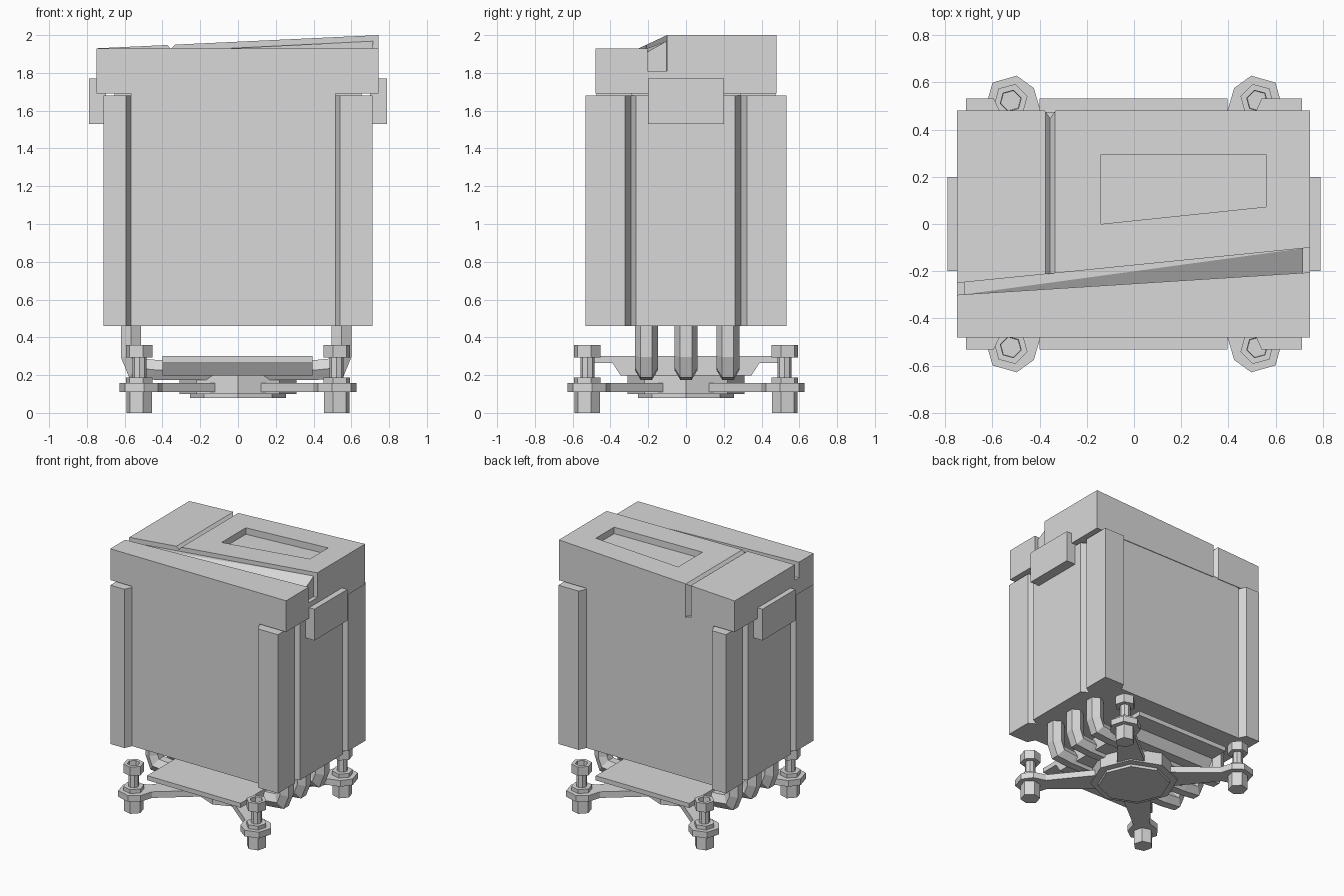
import bpy, bmesh, math
from mathutils import Matrix, Vector

cube = bpy.data.objects.get("Cube")
if cube:
    bpy.data.objects.remove(cube, do_unlink=True)

grey = bpy.data.materials.new("plain grey")
grey.use_nodes = True
grey.diffuse_color = (0.69, 0.69, 0.69, 1)
grey.node_tree.nodes["Principled BSDF"].inputs["Base Color"].default_value = grey.diffuse_color

# Axis mappings: extrude upwards, along x, or along y
MAPS = {
    "z": lambda a, b, c: (a, b, c),
    "x": lambda a, b, c: (c, a, b),
    "y": lambda a, b, c: (a, -c, b),
}


def finish(name, bm):
    bmesh.ops.recalc_face_normals(bm, faces=bm.faces)
    mesh = bpy.data.meshes.new(name)
    bm.to_mesh(mesh)
    bm.free()
    mesh.materials.append(grey)
    obj = bpy.data.objects.new(name, mesh)
    bpy.context.collection.objects.link(obj)
    return obj


def loft(bm, rings):
    """Join matching rings of points, closing both ends; return the last cap."""
    rings = [[bm.verts.new(p) for p in ring] for ring in rings]
    for a, b in zip(rings, rings[1:]):
        for i in range(len(a)):
            j = (i + 1) % len(a)
            bm.faces.new((a[i], a[j], b[j], b[i]))
    bm.faces.new(rings[0][::-1])
    return bm.faces.new(rings[-1])


def prism(name, pts, low, high, axis="z", socket=0):
    """Extrude an outline; low and high are numbers or functions of the point."""
    level = lambda h, p: h(*p) if callable(h) else h
    bm = bmesh.new()
    top = loft(bm, [[MAPS[axis](*p, level(h, p)) for p in pts] for h in (low, high)])
    if socket:
        bmesh.ops.recalc_face_normals(bm, faces=bm.faces)
        bmesh.ops.inset_region(bm, faces=[top], thickness=socket)
        bmesh.ops.inset_region(bm, faces=[top], thickness=0.002, depth=-0.04)
    return finish(name, bm)


def box(name, x0, x1, y0, y1, z0, z1):
    return prism(name, [(x0, y0), (x1, y0), (x1, y1), (x0, y1)], z0, z1)


def ngon(r, sides, cx=0, cy=0, turn=0.0):
    return [(cx + r * math.cos(turn + math.tau * i / sides),
             cy + r * math.sin(turn + math.tau * i / sides)) for i in range(sides)]


def hex_tube(name, path, y, r):
    """Sweep a hexagon along a path in the xz plane with mitred bends."""
    path = [Vector(p) for p in path]
    rings = []
    for i, p in enumerate(path):
        before = (p - path[max(i - 1, 0)]).normalized()
        after = (path[min(i + 1, len(path) - 1)] - p).normalized()
        along = (before + after).normalized()
        mitre = max(along.dot(before), along.dot(after))
        normal = Vector((-along.y, along.x)) / mitre
        rings.append([(p.x + normal.x * v, y + u, p.y + normal.y * v) for u, v in ngon(r, 6)])
    bm = bmesh.new()
    loft(bm, rings)
    finish(name, bm)


def cut(obj, cutter):
    mod = obj.modifiers.new("cut", "BOOLEAN")
    mod.operation = "DIFFERENCE"
    mod.solver = "EXACT"
    mod.object = cutter
    cutter.hide_render = True
    cutter.hide_viewport = True
    cutter.display_type = "WIRE"


# Fin stack: corner columns, recessed front and back, grooved sides
W, D, IN = 0.712, 0.532, 0.057
side = [(W, -D), (W, -0.322), (W - IN, -0.29), (W, -0.265),
        (W, 0.26), (W - IN, 0.29), (W, 0.322), (W, D)]
back = [(0.541, D), (0.515, D - IN), (-0.567, D - IN), (-0.594, D)]
outline = side + back + [(-x, -y) for x, y in side] + [(x, -y) for x, y in reversed(back)]
prism("fin_stack", outline, 0.46, 1.68)
box("lid_neck_long", -0.567, 0.515, IN - D, D - IN, 1.66, 1.7)
box("lid_neck_wide", IN - W, W - IN, -0.29, 0.29, 1.66, 1.7)

# Lid: front slab, sloped rear slab and the tapering slot between them
L, R, BASE = -0.75, 0.745, 1.69
slope = lambda x, y=0: 1.93 + 0.07 * (x - L) / (R - L)
front_edge = lambda x: -0.30 + 0.095 * (x - L) / (R - L)
rear_edge = lambda x: -0.25 + 0.15 * (x - L) / (R - L)
prism("lid_front", [(L, -0.48), (R, -0.48), (R, front_edge(R)), (L, front_edge(L))], BASE, 1.93)
rear = prism("lid_rear", [(L, rear_edge(L)), (R, rear_edge(R)), (R, 0.48), (L, 0.48)], BASE, slope)
prism("slot_floor", [(L, front_edge(L)), (R, front_edge(R)), (R, rear_edge(R)), (L, rear_edge(L))],
      BASE, 1.81)
p, q = -0.72, 0.715
near_l, near_r = (p, front_edge(p)), (q, front_edge(q))
far_l, far_r = (p, rear_edge(p)), (q, rear_edge(q))
heights = {near_l: 1.896, far_l: 1.896, near_r: 1.91, far_r: 1.968}
ramp_top = lambda x, y: heights[(x, y)]
prism("slot_ramp_front", [near_l, near_r, far_r], 1.75, ramp_top)
prism("slot_ramp_rear", [near_l, far_r, far_l], 1.75, ramp_top)

# Lid grooves and sunken panel
cut(rear, prism("top_groove_cutter", [(-0.395, 1.97), (-0.355, 1.926), (-0.315, 1.97)],
                -0.6, 0.6, "y"))
cut(rear, prism("back_groove_cutter", [(-0.385, 0.49), (-0.355, 0.448), (-0.325, 0.49)], 1.6, 2.1))
cut(rear, prism("panel_cutter", [(-0.14, 0), (0.56, 0.073), (0.56, 0.295), (-0.14, 0.295)],
                lambda x, y: slope(x) - 0.05, 2.1))

# Side clips
box("left_clip", 0.7, 0.79, -0.2, 0.2, 1.53, 1.77)
box("right_clip", -0.79, -0.7, -0.2, 0.2, 1.53, 1.77)

# Heat pipes
half = [(0.557, 0.52), (0.557, 0.305), (0.53, 0.238), (0.43, 0.228)]
bend = [(x - 0.01, z) for x, z in half + [(-x, z) for x, z in reversed(half)]]
for i, y in enumerate((-0.21, 0, 0.222)):
    hex_tube(f"heat_pipe_{i + 1}", bend, y, 0.061)

# Base block with thin wings, and the contact plate beneath
half = [(0.345, 0.197), (0.39, 0.265), (D, 0.265), (D, 0.3)]
prism("base_block", half + [(-y, z) for y, z in reversed(half)], -0.4, 0.395, "x")
prism("base_plate", ngon(0.31, 8), 0.1, 0.2)
prism("contact_foot", ngon(0.255, 8), 0.08, 0.1)

# Four mounting arms, each with a standoff, nut and socket bolt
edge = [(0.25, -0.1), (0.62, -0.06), (0.707, -0.107), (0.795, -0.093)]
arm = edge + [(0.847, 0)] + [(a, -b) for a, b in reversed(edge)]
for label, angle in (("back_left", 45), ("back_right", 135), ("front_right", 225), ("front_left", 315)):
    turn = math.radians(angle)
    spin = Matrix.Rotation(turn, 2)
    prism(f"{label}_arm", [tuple(spin @ Vector(v)) for v in arm], 0.11, 0.157)
    cx, cy = spin @ Vector((0.738, 0))
    for part, r, sides, z0, z1, socket in (
            ("standoff", 0.07, 6, 0, 0.115, 0), ("nut", 0.073, 6, 0.15, 0.187, 0),
            ("shaft", 0.038, 8, 0.18, 0.3, 0), ("bolt_head", 0.073, 6, 0.292, 0.36, 0.027)):
        prism(f"{label}_{part}", ngon(r, sides, cx, cy, turn), z0, z1, socket=socket)
